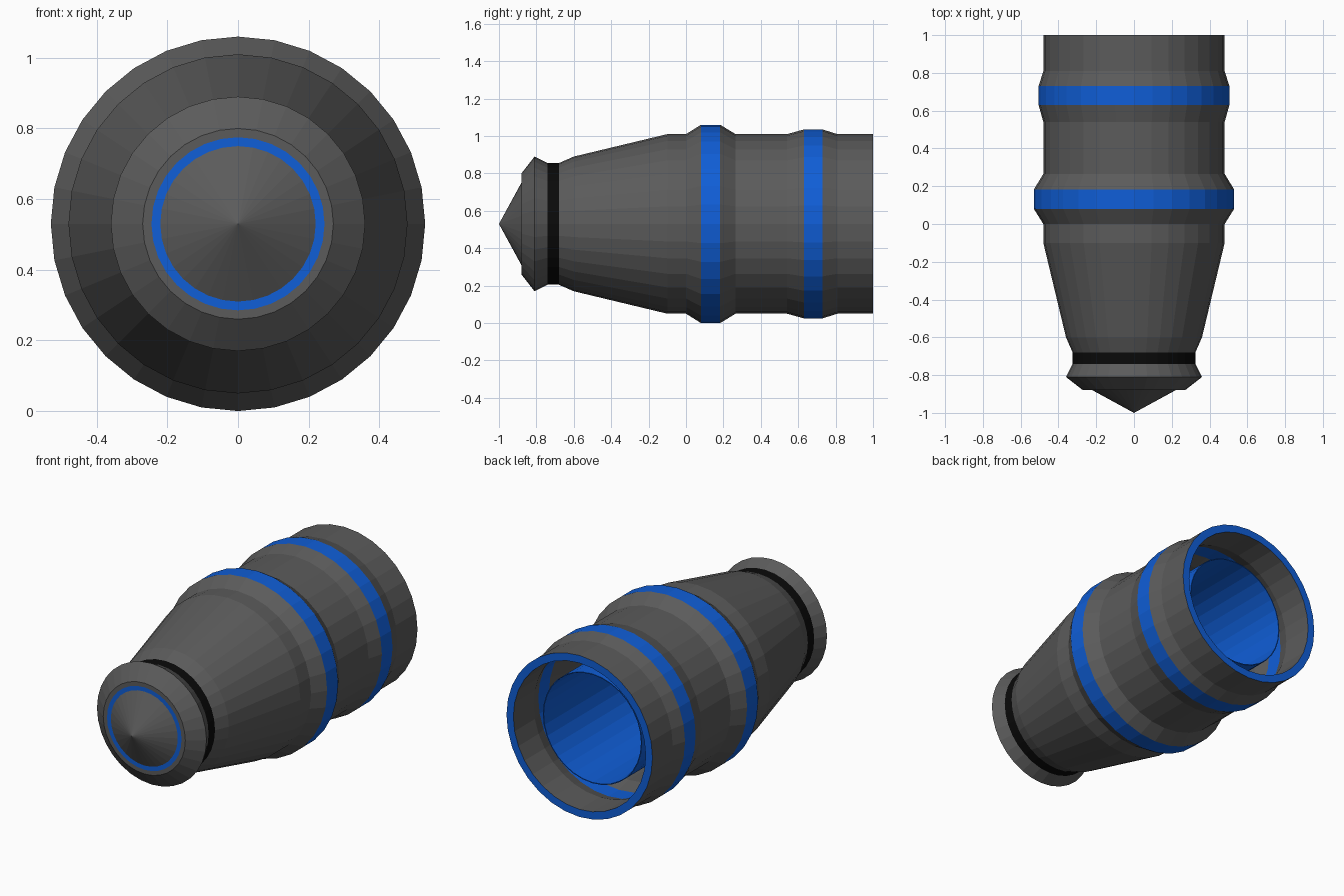
import bpy, bmesh, math

if "Cube" in bpy.data.objects:
    bpy.data.objects.remove(bpy.data.objects["Cube"])

SIDES = 32
AXIS_Z = 0.53


def material(name, rgb):
    m = bpy.data.materials.new(name)
    m.diffuse_color = (*rgb, 1.0)
    m.use_nodes = True
    m.node_tree.nodes["Principled BSDF"].inputs["Base Color"].default_value = m.diffuse_color
    return m


MATS = [material("dark_grey", (0.105, 0.105, 0.105)),
        material("blue", (0.005, 0.112, 0.68)),
        material("black", (0.003, 0.003, 0.003))]
GREY, BLUE, BLACK = range(3)


def lathe(name, profile, closed=True):
    """Spin (y, radius, material of the next segment) about the y axis."""
    bm = bmesh.new()
    rings = []
    for y, r, _ in profile:
        if r == 0:
            rings.append([bm.verts.new((0, y, AXIS_Z))] * SIDES)
            continue
        ring = []
        for i in range(SIDES):
            a = 2 * math.pi * i / SIDES
            ring.append(bm.verts.new((r * math.sin(a), y, AXIS_Z + r * math.cos(a))))
        rings.append(ring)
    n = len(profile)
    for k in range(n if closed else n - 1):
        a, b = rings[k], rings[(k + 1) % n]
        for i in range(SIDES):
            j = (i + 1) % SIDES
            corners = list(dict.fromkeys((a[i], a[j], b[j], b[i])))
            bm.faces.new(corners).material_index = profile[k][2]
    bmesh.ops.recalc_face_normals(bm, faces=bm.faces)
    mesh = bpy.data.meshes.new(name)
    bm.to_mesh(mesh)
    bm.free()
    for m in MATS:
        mesh.materials.append(m)
    ob = bpy.data.objects.new(name, mesh)
    bpy.context.collection.objects.link(ob)
    return ob


# Hollow body: collar, black neck band, taper and two raised blue bands
T = 0.045
outer = [(-0.88, 0.27, GREY), (-0.81, 0.36, GREY), (-0.74, 0.325, BLACK),
         (-0.68, 0.325, GREY), (-0.60, 0.36, GREY), (-0.10, 0.48, GREY),
         (0.0, 0.48, GREY), (0.08, 0.53, BLUE), (0.183, 0.53, GREY),
         (0.265, 0.48, GREY), (0.54, 0.48, GREY), (0.63, 0.505, BLUE),
         (0.73, 0.505, GREY), (0.81, 0.48, GREY), (1.0, 0.48, BLUE)]
# Inner wall repeats the outer one, read backwards
inner = [(outer[k][0], outer[k][1] - T, outer[k - 1][2])
         for k in range(len(outer) - 1, 0, -1)]
front = [(-0.86, 0.22, GREY), (-0.88, 0.22, BLUE), (-0.88, 0.245, GREY)]
lathe("body_shell", outer + inner + front)

# Pointed nose
lathe("nose_cone", [(-1.0, 0, GREY), (-0.88, 0.22, GREY), (-0.87, 0.22, GREY),
                    (-0.87, 0, GREY)], closed=False)

# Blue lining tube inside the open back
lathe("inner_tube", [(0.88, 0.32, BLUE), (0.88, 0.325, BLUE),
                     (-0.55, 0.325, BLUE), (-0.55, 0.32, BLUE)])
